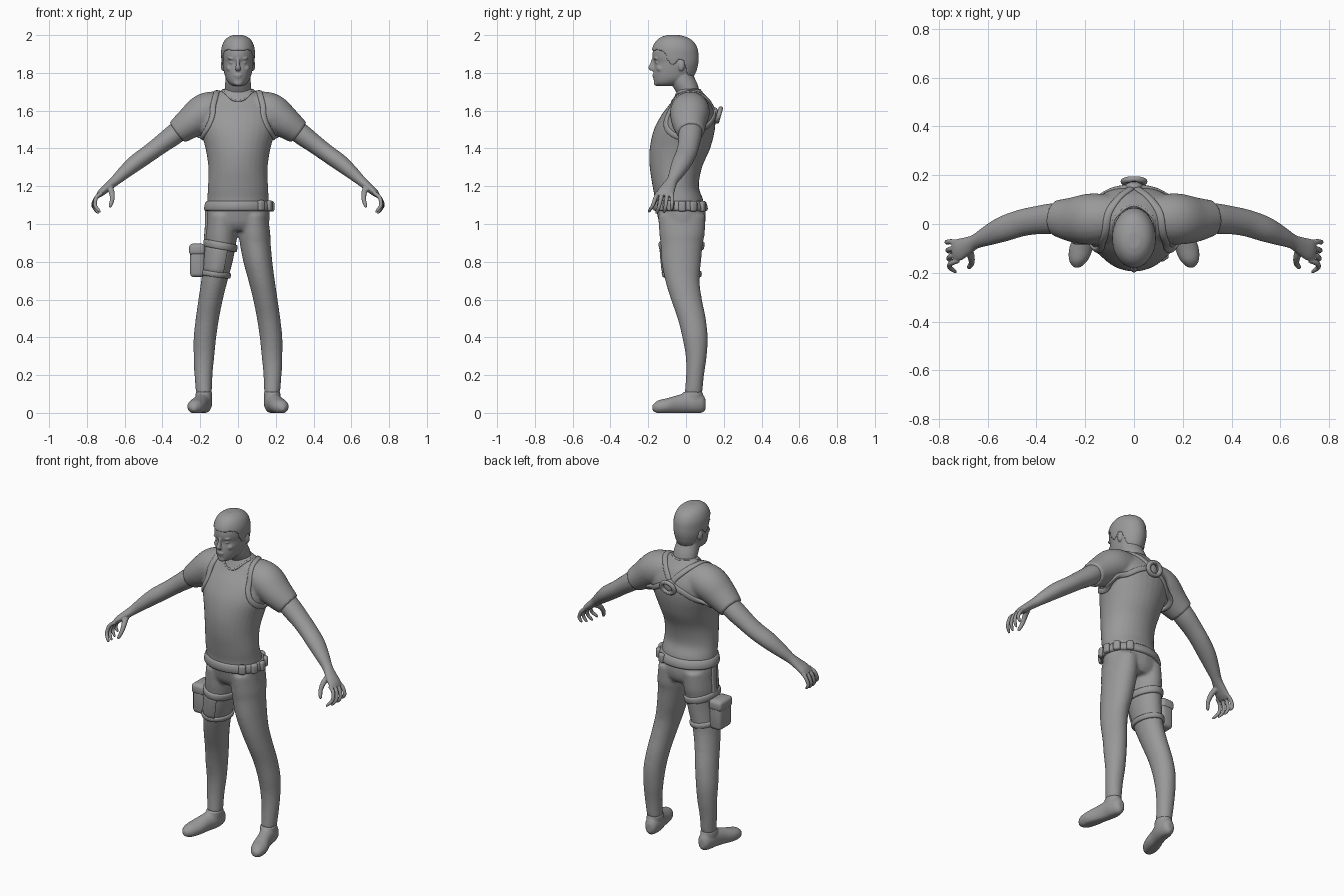
import bpy, bmesh, math
from mathutils import Vector, Matrix
from mathutils.bvhtree import BVHTree

cube = bpy.data.objects.get("Cube")
if cube:
    bpy.data.objects.remove(cube)

GREY = (0.32, 0.32, 0.32, 1)
grey = bpy.data.materials.new("plain grey")
grey.use_nodes = True
grey.diffuse_color = GREY
grey.node_tree.nodes["Principled BSDF"].inputs["Base Color"].default_value = GREY
X, Y, Z = Vector((1, 0, 0)), Vector((0, 1, 0)), Vector((0, 0, 1))


def spline(rows, steps, closed=False):
    """Smooth curve through rows of numbers."""
    n, out = len(rows), []
    for i in range(n if closed else n - 1):
        p = [rows[(i + k) % n] if closed else rows[min(max(i + k, 0), n - 1)] for k in (-1, 0, 1, 2)]
        for s in range(steps):
            t = s / steps
            out.append([b + t / 2 * (c - a + t * (2*a - 5*b + 4*c - d + t * (3*(b - c) + d - a)))
                        for a, b, c, d in zip(*p)])
    return out if closed else out + [list(rows[-1])]


def bridge(bm, rings, closed=False):
    """Skin a row of vertex rings, capping open ends."""
    n = len(rings[0])
    for i in range(len(rings) if closed else len(rings) - 1):
        lo, hi = rings[i], rings[(i + 1) % len(rings)]
        for k in range(n):
            m = (k + 1) % n
            bm.faces.new((lo[k], lo[m], hi[m], hi[k]))
    if not closed:
        bm.faces.new(rings[0][::-1])
        bm.faces.new(rings[-1])


def loft(bm, rows, ref, axis=None, sides=24, steps=5):
    """Elliptical sections (x, y, z, radius along ref, other radius)."""
    path, rings = spline(rows, steps), []
    for i, r in enumerate(path):
        ahead, behind = path[min(i + 1, len(path) - 1)], path[max(i - 1, 0)]
        t = axis or (Vector(ahead[:3]) - Vector(behind[:3])).normalized()
        a = (ref - t * ref.dot(t)).normalized()
        b = t.cross(a)
        angles = [math.tau * k / sides for k in range(sides)]
        rings.append([bm.verts.new(Vector(r[:3]) + a * r[3] * math.cos(q) + b * r[4] * math.sin(q))
                      for q in angles])
    bridge(bm, rings)


def slab(z, front, back, width, x=0):
    return (x, (front + back) / 2, z, width, (back - front) / 2)


def flip(rows, side):
    return [(side * r[0], *r[1:]) for r in rows]


def ball(bm, place, size):
    bmesh.ops.create_uvsphere(bm, u_segments=20, v_segments=12, radius=1,
                              matrix=Matrix.Translation(place) @ Matrix.Diagonal((*size, 1)))


def finish(name, bm, voxel=0, relax=3, shell=0):
    """Turn the bmesh into a smooth object, fusing its shells if voxel is set."""
    bmesh.ops.recalc_face_normals(bm, faces=bm.faces)
    for f in bm.faces:
        f.smooth = True
    mesh = bpy.data.meshes.new(name)
    bm.to_mesh(mesh)
    bm.free()
    obj = bpy.data.objects.new(name, mesh)
    bpy.context.collection.objects.link(obj)
    mesh.materials.append(grey)
    if shell:
        obj.modifiers.new("thickness", "SOLIDIFY").thickness = shell
    if voxel:
        fuse = obj.modifiers.new("fuse", "REMESH")
        fuse.mode, fuse.voxel_size, fuse.use_smooth_shade = "VOXEL", voxel, True
        soft = obj.modifiers.new("relax", "SMOOTH")
        soft.factor, soft.iterations = 0.5, relax
    return obj


def surface(obj):
    bpy.context.view_layer.update()
    return BVHTree.FromObject(obj, bpy.context.evaluated_depsgraph_get())


def strap(name, points, tree, half, thick, closed=True):
    """Flat band laid over a surface along a curve."""
    path = [Vector(p) for p in spline(points, 10, closed)]
    hits = [tree.find_nearest(p) for p in path]
    pos, nor, n = [h[0] for h in hits], [h[1] for h in hits], len(path)
    at = lambda i: i % n if closed else min(max(i, 0), n - 1)
    for _ in range(9):
        pos = [(pos[at(i - 1)] + 2 * pos[i] + pos[at(i + 1)]) / 4 for i in range(n)]
        nor = [(nor[at(i - 1)] + nor[i] + nor[at(i + 1)]).normalized() for i in range(n)]
    bm, rings = bmesh.new(), []
    soft = lambda v: math.copysign(abs(v) ** 0.6, v)
    for i in range(n):
        t = (pos[at(i + 1)] - pos[at(i - 1)]).normalized()
        b = t.cross(nor[i]).normalized()
        angles = [math.tau * k / 12 for k in range(12)]
        rings.append([bm.verts.new(pos[i] + b * half * soft(math.cos(q)) + nor[i] * thick * soft(math.sin(q)))
                      for q in angles])
    bridge(bm, rings, closed)
    return finish(name, bm)


def box(name, place, size, turn=0, bevel=0.008):
    bm = bmesh.new()
    bmesh.ops.create_cube(bm, size=1, matrix=Matrix.Translation(place) @ Matrix.Rotation(turn, 4, "Z")
                          @ Matrix.Diagonal((*size, 1)))
    bmesh.ops.bevel(bm, geom=bm.edges[:], offset=bevel, segments=3, affect="EDGES", profile=0.5)
    return finish(name, bm)


# Shirt: trunk fused with both short sleeves
bm = bmesh.new()
loft(bm, [slab(1.08, -.165, .095, .165), slab(1.13, -.165, .09, .163), slab(1.2, -.177, .068, .159),
          slab(1.3, -.192, .085, .157), slab(1.4, -.192, .128, .172), slab(1.5, -.17, .153, .2),
          slab(1.58, -.128, .153, .205), slab(1.65, -.075, .125, .17), slab(1.69, -.055, .095, .11),
          slab(1.715, -.045, .075, .078)], X, Z, 32)
for s in (1, -1):
    loft(bm, flip([(.06, .028, 1.6, .09, .09), (.12, .024, 1.602, .1, .1), (.18, .02, 1.588, .105, .1),
                   (.25, .018, 1.538, .093, .085), (.322, .025, 1.485, .073, .067)], s), Y)
shirt = finish("shirt", bm, .008, 7)

# Trousers: hips fused with both legs
bm = bmesh.new()
loft(bm, [slab(1.11, -.163, .095, .162), slab(1.05, -.153, .105, .168), slab(1, -.14, .1, .162),
          slab(.965, -.115, .08, .12)], X, Z)
LEG = [(1.05, -.148, .103, .075, .083), (.95, -.142, .1, .083, .088), (.9, -.136, .09, .082, .091),
       (.8, -.13, .08, .077, .105), (.7, -.11, .072, .07, .125), (.6, -.08, .085, .065, .145),
       (.5, -.045, .105, .062, .162), (.4, -.02, .115, .06, .175), (.3, -.002, .11, .055, .18),
       (.2, 0, .096, .048, .183), (.1, -.008, .086, .042, .18)]
for s in (1, -1):
    loft(bm, flip([slab(*r) for r in LEG], s), X, Z)
trousers = finish("trousers", bm, .008, 12)

# Arms, hands and shoes
for s, side in ((1, "left"), (-1, "right")):
    bm = bmesh.new()
    loft(bm, flip([(.27, .027, 1.528, .06, .055), (.34, .022, 1.472, .062, .055), (.41, .014, 1.42, .057, .049),
                   (.47, .002, 1.375, .055, .046), (.54, -.022, 1.325, .052, .044), (.6, -.048, 1.275, .041, .036),
                   (.65, -.072, 1.23, .03, .027), (.685, -.09, 1.2, .037, .023), (.72, -.106, 1.17, .045, .02),
                   (.74, -.112, 1.15, .04, .013)], s), Y)
    for k in range(4):
        y, fan, long = -.075 - .025 * k, .009 * (1.2 - k), (.8, .95, 1, .92)[k]
        curl = .007 * k
        loft(bm, flip([(.72, y, 1.165, .01, .011), (.75, y + fan / 2 - .003, 1.14, .011, .011),
                       (.767 - curl / 2, y + fan - .01, 1.14 - .045 * long, .01, .01),
                       (.761 - curl, y + fan * 1.5 - .016, 1.14 - .07 * long, .009, .009),
                       (.75 - curl, y + fan * 1.7 - .02, 1.14 - .085 * long, .005, .005)], s), Y, sides=12)
    loft(bm, flip([(.68, -.1, 1.195, .02, .018), (.668, -.135, 1.165, .015, .015), (.666, -.16, 1.13, .012, .012),
                   (.675, -.175, 1.1, .01, .01), (.68, -.18, 1.088, .005, .005)], s), Y, sides=12)
    finish(side + "_arm", bm, .004, 2)

    bm = bmesh.new()
    loft(bm, flip([(.178, .104, .045, .015, .025), (.178, .088, .05, .034, .048), (.181, .05, .052, .044, .056),
                   (.186, .01, .052, .045, .056), (.2, -.04, .045, .044, .05), (.217, -.1, .036, .049, .042),
                   (.228, -.15, .031, .038, .034), (.234, -.178, .027, .014, .014)], s), X, -Y)
    loft(bm, flip([slab(.04, -.03, .09, .042, .182), slab(.09, -.02, .09, .044, .181),
                   slab(.112, -.015, .088, .043, .18)], s), X, Z)
    for v in bm.verts:
        v.co.z = max(v.co.z, 0)
    finish(side + "_shoe", bm, .006, 2)

# Head with neck and facial features
SKULL = [(1.73, -.148, -.08, .026), (1.745, -.166, -.02, .048), (1.77, -.172, .025, .064),
         (1.8, -.173, .046, .073), (1.83, -.17, .056, .079), (1.855, -.168, .061, .082), (1.885, -.177, .062, .084),
         (1.92, -.174, .056, .083), (1.957, -.156, .035, .07), (1.98, -.128, 0, .048), (1.991, -.095, -.04, .02)]
bm = bmesh.new()
loft(bm, [slab(*r) for r in SKULL], X, Z, 32)
loft(bm, [(0, .018, 1.64, .072, .062), (0, .008, 1.71, .07, .06), (0, -.016, 1.76, .067, .062),
          (0, -.035, 1.82, .06, .06)], X)
loft(bm, [(0, -.174, 1.875, .008, .008), (0, -.178, 1.85, .009, .012), (0, -.186, 1.828, .014, .014),
          (0, -.18, 1.812, .013, .01)], X, -Z, 12)
ball(bm, (0, -.169, 1.787), (.022, .01, .006))
ball(bm, (0, -.167, 1.777), (.019, .009, .006))
ball(bm, (0, -.157, 1.747), (.024, .014, .016))
for s in (1, -1):
    ball(bm, (s * .03, -.156, 1.876), (.024, .015, .007))
    ball(bm, (s * .032, -.151, 1.854), (.014, .012, .007))
    ball(bm, (s * .04, -.133, 1.823), (.022, .024, .02))
    ball(bm, (s * .08, -.025, 1.84), (.011, .018, .03))
finish("head", bm, .0045, 3)

# Cropped hair: a shell over the skull cut along the hairline
HAIRLINE = [(-.2, 1.912), (-.15, 1.925), (-.115, 1.91), (-.1, 1.87), (-.07, 1.835), (-.04, 1.872),
            (-.01, 1.865), (.01, 1.79), (.03, 1.762), (.1, 1.76)]


def below_hairline(face):
    c = face.calc_center_median()
    for (y, z), (y2, z2) in zip(HAIRLINE, HAIRLINE[1:]):
        if y <= c.y < y2:
            return c.z < z + (z2 - z) * (c.y - y) / (y2 - y)


bm = bmesh.new()
loft(bm, [slab(z + (.009 if z > 1.9 else 0), f - .005, b + .005, w + .005) for z, f, b, w in SKULL[1:]],
     X, Z, 64, 8)
bmesh.ops.delete(bm, geom=[f for f in bm.faces if below_hairline(f)], context="FACES")
finish("hair", bm, .0045, 4, .014)

# Collar, sleeve hems and shoulder harness
cloth = surface(shirt)
strap("collar", [(.083, .02, 1.71), (.065, -.035, 1.69), (.035, -.07, 1.662), (0, -.08, 1.655),
                 (-.035, -.07, 1.662), (-.065, -.035, 1.69), (-.083, .02, 1.71), (0, .08, 1.71)],
      cloth, .005, .004)
LOOP = [(.01, .16, 1.6), (.06, .13, 1.67), (.105, .05, 1.71), (.118, -.04, 1.68), (.14, -.11, 1.6),
        (.17, -.12, 1.52), (.195, -.06, 1.465), (.2, .03, 1.45), (.18, .11, 1.49), (.09, .15, 1.555)]
for s, side in ((1, "left"), (-1, "right")):
    strap(side + "_harness_strap", flip(LOOP, s), cloth, .015, .01)
bm = bmesh.new()
ball(bm, (0, .153, 1.58), (.036, .02, .038))
finish("harness_knot", bm)
bpy.ops.mesh.primitive_torus_add(major_radius=.036, minor_radius=.012, major_segments=32, minor_segments=12,
                                 location=(0, .174, 1.577), rotation=(math.radians(74), 0, 0))
ring = bpy.context.object
ring.name = "harness_ring"
ring.scale.x = 1.15
ring.data.materials.append(grey)
bpy.ops.object.shade_smooth_by_angle()

# Belt with a row of pouches round the left hip
hips = surface(trousers)


def oval(x, y, z, rx, ry, tilt=0, start=0, end=12):
    turns = [math.tau * k / 12 for k in range(start, end)]
    return [(x + rx * math.cos(q), y + ry * math.sin(q), z + tilt * math.cos(q)) for q in turns]


strap("belt", oval(0, -.03, 1.096, .17, .135), hips, .027, .017)
for k in range(5):
    q = math.radians(-48 + 26 * k)
    spot, out = hips.find_nearest(Vector((.19 * math.cos(q), -.03 + .15 * math.sin(q), 1.1)))[:2]
    out = Vector((out.x, out.y, 0)).normalized()
    box("belt_pouch", spot + out * .016, (.028, .04, .056), math.atan2(out.y, out.x), .011)

# Thigh holster: two straps, panel, hanger and case
strap("upper_thigh_strap", oval(-.09, -.022, .885, .078, .105, -.015), hips, .02, .012)
strap("lower_thigh_strap", oval(-.12, -.02, .735, .068, .093, -.008), hips, .015, .012)
strap("holster_panel", oval(-.105, -.025, .81, .075, .1, -.01, 5, 11), hips, .07, .007, False)
strap("holster_hanger", [(-.17, -.03, 1.08), (-.18, -.03, 1), (-.19, -.03, .89)], hips, .022, .009, False)
box("holster_case", (-.215, -.022, .808), (.078, .115, .178), bevel=.02)
box("holster_flap", (-.217, -.022, .865), (.084, .124, .06), bevel=.018)
